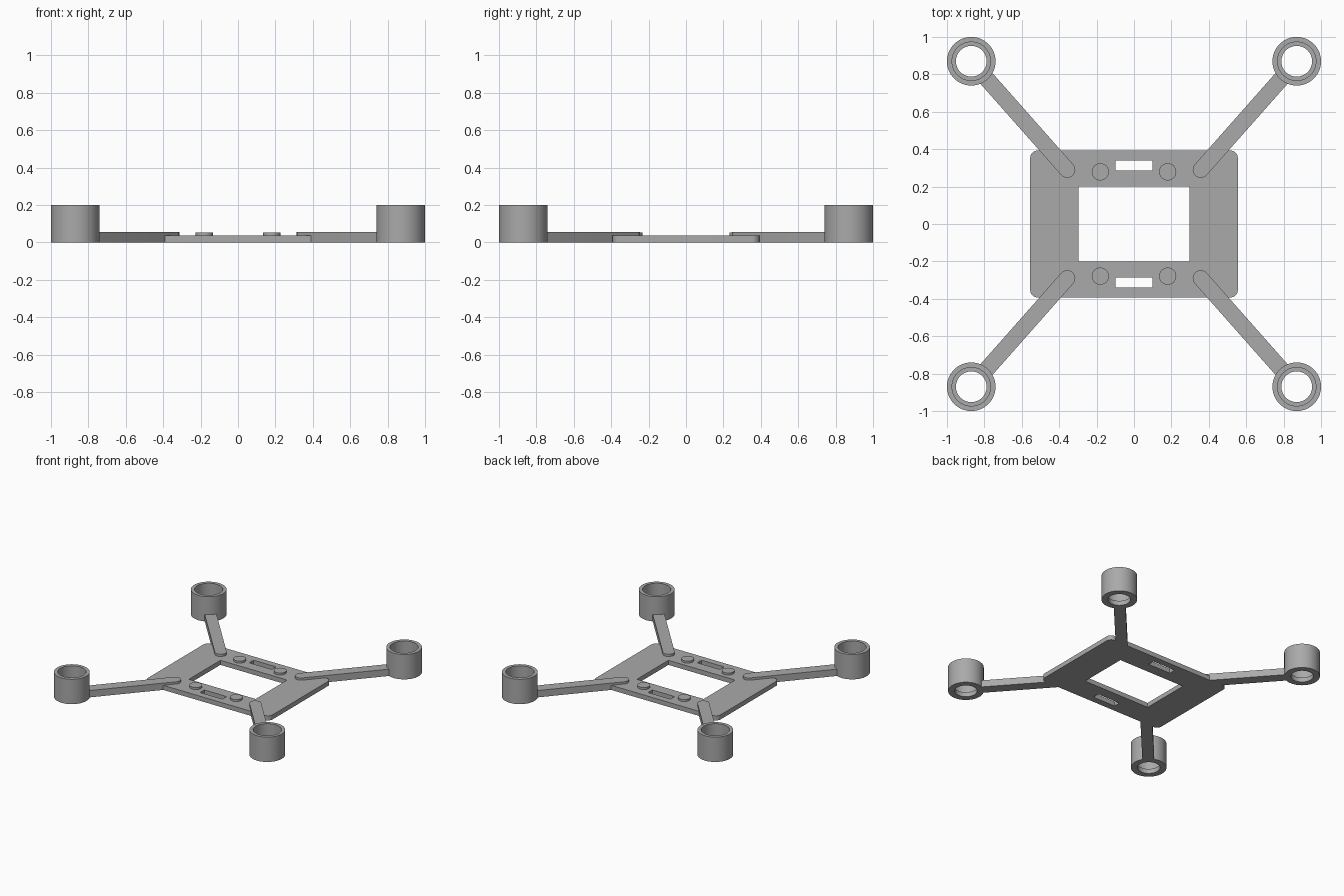
import bpy
import bmesh
from math import atan2, cos, hypot, pi, radians, sin

default_cube = bpy.data.objects.get("Cube")
if default_cube:
    bpy.data.objects.remove(default_cube, do_unlink=True)

grey = bpy.data.materials.new("matte_grey")
grey.use_nodes = True
grey.diffuse_color = (0.4, 0.4, 0.4, 1)
grey.node_tree.nodes["Principled BSDF"].inputs["Base Color"].default_value = (0.4, 0.4, 0.4, 1)

PLATE_TOP, ARM_TOP, MOUNT_TOP = 0.037, 0.055, 0.2
MOUNT, OUTER, BORE, LIP = 0.87, 0.13, 0.103, 0.082
CORNERS = [(1, 1), (-1, 1), (-1, -1), (1, -1)]


def finish(name, bm):
    bmesh.ops.recalc_face_normals(bm, faces=bm.faces)
    mesh = bpy.data.meshes.new(name)
    bm.to_mesh(mesh)
    bm.free()
    mesh.materials.append(grey)
    obj = bpy.data.objects.new(name, mesh)
    bpy.context.collection.objects.link(obj)
    bpy.ops.object.select_all(action="DESELECT")
    obj.select_set(True)
    bpy.context.view_layer.objects.active = obj
    bpy.ops.object.shade_smooth_by_angle(angle=radians(30))
    return obj


def arc(cx, cy, r, start, end, steps):
    angles = [start + (end - start) * i / steps for i in range(steps + 1)]
    return [(cx + r * cos(a), cy + r * sin(a)) for a in angles]


def rectangle(hx, hy, cy=0):
    return [(sx * hx, cy + sy * hy) for sx, sy in CORNERS]


def prism(name, loops, z0, z1):
    """Extrude an outline, with any further loops as holes."""
    bm = bmesh.new()
    for loop in loops:
        verts = [bm.verts.new((x, y, z0)) for x, y in loop]
        for a, b in zip(verts, verts[1:] + verts[:1]):
            bm.edges.new((a, b))
    bmesh.ops.triangle_fill(bm, edges=bm.edges[:], use_beauty=True)
    top = bmesh.ops.extrude_face_region(bm, geom=bm.faces[:], use_keep_orig=True)
    verts = [v for v in top["geom"] if isinstance(v, bmesh.types.BMVert)]
    bmesh.ops.translate(bm, vec=(0, 0, z1 - z0), verts=verts)
    return finish(name, bm)


# Centre plate: rounded corners, battery opening and two strap slots
HX, HY, R = 0.555, 0.393, 0.04
outline = []
for i, (sx, sy) in enumerate(CORNERS):
    outline += arc(sx * (HX - R), sy * (HY - R), R, i * pi / 2, (i + 1) * pi / 2, 8)
slots = [rectangle(0.1, 0.027, s * 0.313) for s in (1, -1)]
prism("centre_plate", [outline, rectangle(0.297, 0.2)] + slots, 0, PLATE_TOP)

for sx, sy in CORNERS:
    place = ("back" if sy > 0 else "front") + ("_left" if sx > 0 else "_right")

    # Arm: round inner end, outer end buried in the mount wall
    x, y, half = sx * 0.357, sy * 0.29, 0.043
    dx, dy = sx * MOUNT - x, sy * MOUNT - y
    a = atan2(dy, dx)
    reach = hypot(dx, dy) - 0.115
    ex, ey = x + reach * cos(a), y + reach * sin(a)
    arm = arc(x, y, half, a + pi / 2, a + 3 * pi / 2, 16)
    arm += [(ex + s * half * sin(a), ey - s * half * cos(a)) for s in (1, -1)]
    prism("arm_" + place, [arm], 0, ARM_TOP)

    # Motor mount: open cup with a lip around the bottom hole
    bm = bmesh.new()
    profile = [(LIP, 0), (OUTER, 0), (OUTER, MOUNT_TOP), (BORE, MOUNT_TOP),
               (BORE, PLATE_TOP), (LIP, PLATE_TOP)]
    ring = [bm.verts.new((r, 0, z)) for r, z in profile]
    edges = [bm.edges.new(pair) for pair in zip(ring, ring[1:] + ring[:1])]
    bmesh.ops.spin(bm, geom=ring + edges, cent=(0, 0, 0), axis=(0, 0, 1),
                   angle=2 * pi, steps=64, use_merge=True)
    bmesh.ops.remove_doubles(bm, verts=bm.verts[:], dist=0.0005)
    mount = finish("motor_mount_" + place, bm)
    mount.location = (sx * MOUNT, sy * MOUNT, 0)

    # Round standoff pad beside each slot
    pad = arc(sx * 0.18, sy * 0.279, 0.046, 0, 2 * pi, 32)[:-1]
    prism("standoff_pad_" + place, [pad], PLATE_TOP - 0.01, 0.053)
